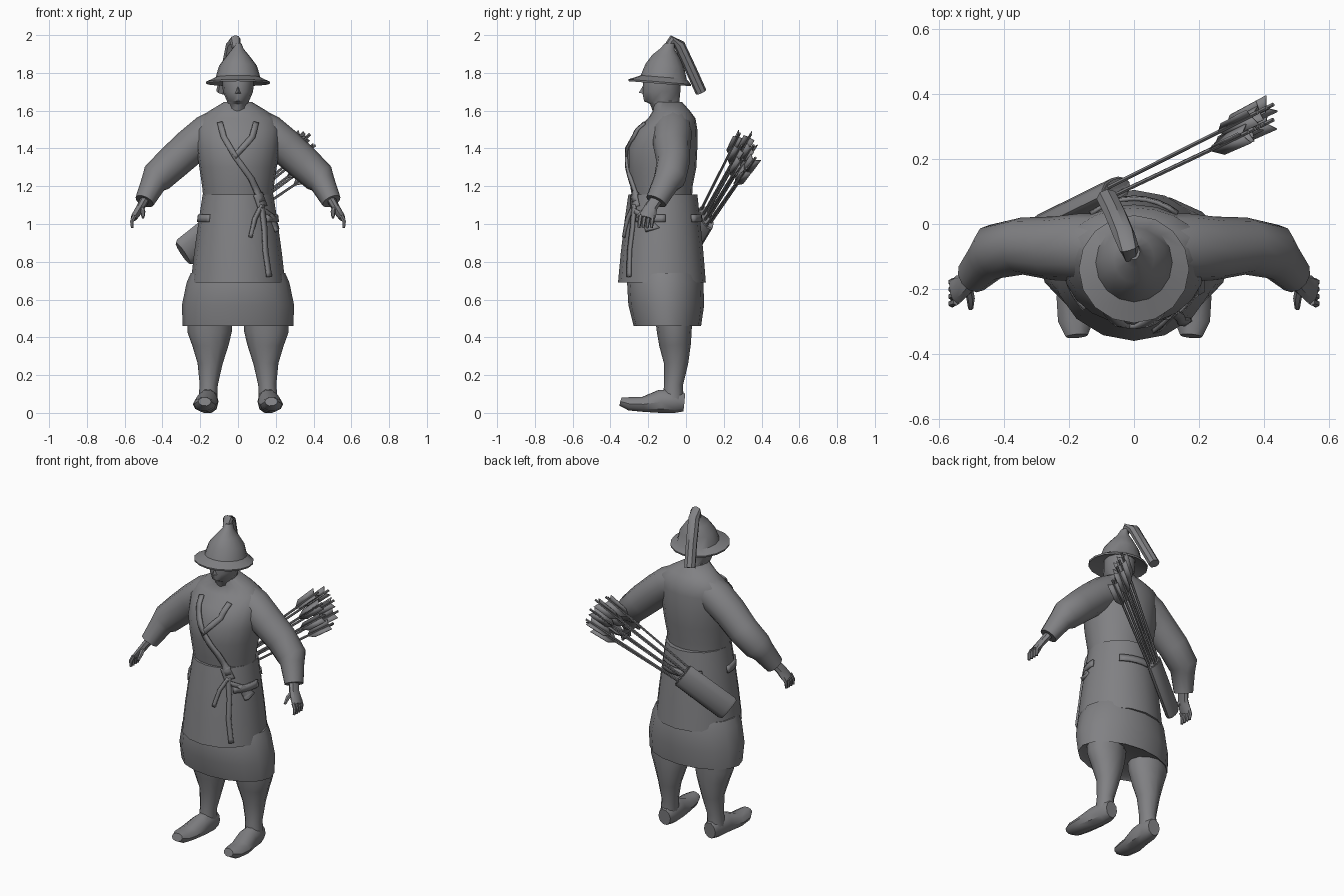
import bpy, math
from mathutils import Vector
from mathutils.bvhtree import BVHTree

if "Cube" in bpy.data.objects:
    bpy.data.objects.remove(bpy.data.objects["Cube"])

grey = bpy.data.materials.new("plain grey")
grey.diffuse_color = (0.22, 0.22, 0.23, 1)
grey.use_nodes = True
grey.node_tree.nodes["Principled BSDF"].inputs["Base Color"].default_value = grey.diffuse_color


def add(name, verts, faces, angle=40, mirror=False, thick=0):
    me = bpy.data.meshes.new(name)
    me.from_pydata([tuple(v) for v in verts], [], faces)
    me.materials.append(grey)
    me.shade_smooth()
    me.set_sharp_from_angle(angle=math.radians(angle))
    ob = bpy.data.objects.new(name, me)
    bpy.context.collection.objects.link(ob)
    if mirror:
        ob.modifiers.new("mirror", 'MIRROR')
    if thick:
        m = ob.modifiers.new("thickness", 'SOLIDIFY')
        m.thickness, m.offset = thick, 0
    return ob


def skin(rings, cap0=True, cap1=True):
    """Bridge equal-sized rings of points into verts and faces."""
    n = len(rings[0])
    verts = [v for r in rings for v in r]
    faces = [(i * n + k, i * n + (k + 1) % n, (i + 1) * n + (k + 1) % n, (i + 1) * n + k)
             for i in range(len(rings) - 1) for k in range(n)]
    if cap0:
        faces.append(tuple(reversed(range(n))))
    if cap1:
        faces.append(tuple(range(len(verts) - n, len(verts))))
    return verts, faces


def loft(name, rows, n=16, tilt=0, angle=40):
    """Horizontal ovals: each row is height, half width, front y, back y."""
    rings = []
    for z, rx, yf, yb in rows:
        c, ry, ring = (yf + yb) / 2, (yb - yf) / 2, []
        for k in range(n):
            a = math.tau * k / n
            y = c + ry * math.sin(a)
            ring.append(Vector((rx * math.cos(a), y, z - tilt * (y + 0.13))))
        rings.append(ring)
    return add(name, *skin(rings), angle)


def tube(name, path, ref, n=10, mirror=False, angle=40, floor=None):
    """Oval tube: each point is x, y, z, radius along ref, radius across it."""
    pts, rings, ref = [Vector(p[:3]) for p in path], [], Vector(ref)
    for i, p in enumerate(pts):
        t = (pts[min(i + 1, len(pts) - 1)] - pts[max(i - 1, 0)]).normalized()
        u = (ref - t * ref.dot(t)).normalized()
        v = t.cross(u)
        a, b = path[i][3:]
        ring = [p + u * a * math.cos(math.tau * k / n) + v * b * math.sin(math.tau * k / n)
                for k in range(n)]
        if floor is not None:
            for q in ring:
                q.z = max(q.z, floor)
        rings.append(ring)
    return add(name, *skin(rings), angle, mirror)


# Robe: torso, belted apron skirt and wide hem
torso = loft("torso", [(1.10, .18, -.28, .03), (1.2, .19, -.295, .035), (1.3, .205, -.31, .055),
                       (1.4, .22, -.31, .06), (1.5, .225, -.265, .06), (1.56, .205, -.2, .05),
                       (1.60, .15, -.175, .02), (1.645, .075, -.175, -.02)], 20)
apron = loft("apron_skirt", [(1.157, .187, -.305, .06), (1.02, .208, -.325, .075),
                             (.85, .232, -.345, .092), (.69, .25, -.36, .105)])
loft("hem_skirt", [(.74, .25, -.3, .08), (.69, .272, -.312, .092), (.57, .297, -.305, .096),
                   (.46, .293, -.277, .08), (.475, .27, -.255, .06)])

# Head, nose and brimmed helmet
loft("head", [(1.58, .075, -.17, -.02), (1.635, .062, -.19, -.03), (1.65, .058, -.222, -.035),
              (1.70, .08, -.232, -.03), (1.77, .084, -.225, -.03), (1.85, .07, -.2, -.04)], 12)
add("nose", [(-.018, -.222, 1.69), (.018, -.222, 1.69), (0, -.25, 1.695), (0, -.22, 1.745)],
    [(0, 1, 2), (0, 2, 3), (2, 1, 3), (1, 0, 3)])
loft("helmet", [(1.775, .08, -.2, -.04), (1.742, .168, -.303, .025), (1.752, .17, -.305, .027),
                (1.778, .118, -.24, .003), (1.84, .1, -.215, -.01), (1.89, .062, -.18, -.035),
                (1.93, .03, -.135, -.06), (1.96, .018, -.11, -.06)], 16, tilt=.08)

# Plume rising from the helmet tip and falling behind it
tube("plume", [(-.01, -.1, 1.93, .022, .022), (-.015, -.075, 1.975, .03, .025),
               (-.03, -.035, 1.948, .034, .03), (-.055, .025, 1.82, .034, .03),
               (-.082, .08, 1.698, .034, .03)], (1, 0, 0), 8)

# Sleeves and hands
tube("sleeve", [(.10, -.07, 1.51, .10, .10), (.16, -.072, 1.482, .105, .10),
                (.25, -.075, 1.41, .098, .097), (.345, -.068, 1.325, .088, .093),
                (.43, -.085, 1.245, .085, .086), (.448, -.108, 1.215, .072, .068),
                (.495, -.158, 1.12, .058, .052)], (0, 1, 0), 12, True)
tube("palm", [(.487, -.15, 1.14, .034, .025), (.515, -.185, 1.09, .035, .022),
              (.54, -.2, 1.05, .043, .02), (.553, -.208, 1.03, .04, .017)], (0, 1, 0), 8, True)
for i in range(4):
    y = -.24 + .022 * i
    tube("finger", [(.547, y, 1.045, .011, .012), (.562, y - .005, 1.015, .011, .011),
                    (.56, y - .01, .98, .008, .008)], (0, 1, 0), 6, True)
tube("thumb", [(.512, -.19, 1.09, .014, .014), (.503, -.23, 1.065, .013, .013),
               (.503, -.26, 1.035, .008, .008)], (1, 0, 0), 6, True)

# Trouser legs and boots with upturned toes
tube("leg", [(.15, -.065, .52, .12, .10), (.15, -.062, .43, .118, .092),
             (.146, -.058, .36, .097, .084), (.148, -.053, .26, .066, .064),
             (.155, -.066, .15, .048, .05), (.16, -.068, .06, .05, .056)], (1, 0, 0), 12, True)
tube("boot", [(.155, -.01, .055, .04, .05), (.157, -.06, .06, .054, .07),
              (.163, -.14, .058, .058, .066), (.177, -.23, .045, .062, .041),
              (.18, -.3, .048, .054, .037), (.176, -.345, .06, .034, .024)],
     (1, 0, 0), 10, True, floor=0)

# Ribbons laid over the front of the robe
trees = []
for ob in (torso, apron):
    trees.append(BVHTree.FromPolygons([v.co for v in ob.data.vertices],
                                      [p.vertices for p in ob.data.polygons]))


def front_y(x, z):
    hits = [t.ray_cast(Vector((x, -1, z)), Vector((0, 1, 0)))[0] for t in trees]
    return min([h.y for h in hits if h], default=-.2)


def ribbon(name, path, width):
    pts = []
    for (x0, z0), (x1, z1) in zip(path, path[1:]):
        pts += [Vector((x0 + (x1 - x0) * k / 6, 0, z0 + (z1 - z0) * k / 6)) for k in range(6)]
    pts.append(Vector((path[-1][0], 0, path[-1][1])))
    verts = []
    for i, p in enumerate(pts):
        t = (pts[min(i + 1, len(pts) - 1)] - pts[max(i - 1, 0)]).normalized()
        side = Vector((-t.z, 0, t.x)) * width / 2
        for q in (p + side, p - side):
            verts.append((q.x, front_y(q.x, q.z) - .007, q.z))
    faces = [(2 * i, 2 * i + 1, 2 * i + 3, 2 * i + 2) for i in range(len(pts) - 1)]
    add(name, verts, faces, thick=.014)


ribbon("long_strap", [(-.095, 1.535), (-.075, 1.46), (-.01, 1.35), (.07, 1.24), (.125, 1.12)], .03)
ribbon("short_strap", [(.095, 1.535), (.075, 1.46), (.03, 1.41), (-.02, 1.355)], .03)
ribbon("sash_knot", [(.105, 1.16), (.13, 1.09)], .045)
ribbon("long_sash_tail", [(.125, 1.1), (.14, .98), (.145, .86), (.165, .72)], .024)
ribbon("left_sash_tail", [(.125, 1.1), (.09, 1.03), (.065, .93)], .02)
ribbon("right_sash_tail", [(.125, 1.08), (.18, 1.04), (.207, .965)], .02)


# Belt pieces around the sides and back of the apron
def belt(name, start, end, z0, z1):
    verts = []
    for k in range(9):
        a = math.radians(start + (end - start) * k / 8)
        for z in (z0, z1):
            g = (1.157 - z) * .135
            verts.append(((.192 + g) * math.cos(a), -.122 + (.188 + g * .8) * math.sin(a), z))
    add(name, verts, [(2 * i, 2 * i + 2, 2 * i + 3, 2 * i + 1) for i in range(8)], thick=.012)


for name, mid in (("right_belt", -20), ("left_belt", 200)):
    belt(name, mid - 24, mid + 24, 1.01, 1.05)
belt("back_belt", 50, 130, 1.01, 1.05)

# Quiver slung across the back
d = Vector((.726, .355, .587)).normalized()
w = Vector((-.526, -.257, .81))
w = (w - d * w.dot(d)).normalized()
n = d.cross(w)
mouth = Vector((-.055, .108, 1.035))
tube("quiver", [(*(mouth - d * s), r, t) for s, r, t in
                ((.325, .07, .03), (.31, .08, .035), (0, .078, .036), (-.005, .07, .03),
                 (.03, .068, .028))], w, 12)

# Arrows fanned out from the quiver, each with three feathers
for i, length in enumerate((.58, .63, .57, .65, .60, .66, .62)):
    f, side = (i - 3) / 3, (-1) ** i * .014
    base = mouth - d * .1 + w * f * .045 + n * side
    tip = mouth + d * length + w * f * .1 + n * side * 1.5
    ax = (tip - base).normalized()
    tube("arrow_shaft", [(*base, .007, .007), (*tip, .007, .007)], w, 6)
    verts, faces = [], []
    for k in range(3):
        a = math.tau * k / 3 + i * .3
        out = w * math.cos(a) + n * math.sin(a)
        b = len(verts)
        verts += [tip - ax * .175, tip - ax * .13 + out * .033,
                  tip - ax * .015 + out * .036, tip - ax * .03]
        faces.append((b, b + 1, b + 2, b + 3))
    add("arrow_feathers", verts, faces, thick=.005)
